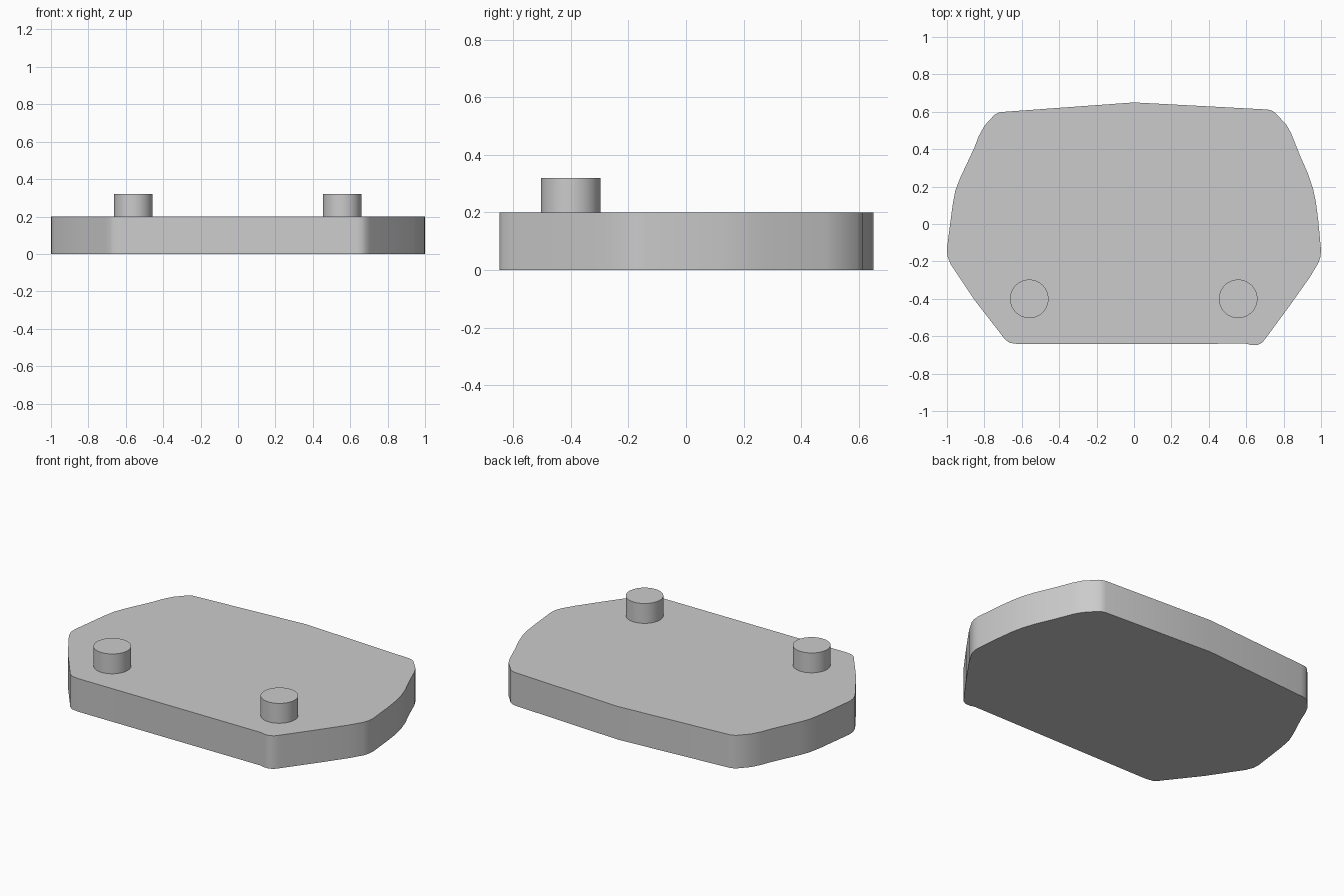
import bpy, bmesh, math

if "Cube" in bpy.data.objects:
    bpy.data.objects.remove(bpy.data.objects["Cube"])

grey = bpy.data.materials.new("light_grey")
grey.diffuse_color = (0.6, 0.6, 0.6, 1)
grey.use_nodes = True
grey.node_tree.nodes["Principled BSDF"].inputs["Base Color"].default_value = grey.diffuse_color


def extruded(name, outline, z0, z1, angle):
    """Solid prism from a counter-clockwise outline."""
    bm = bmesh.new()
    base = bm.faces.new([bm.verts.new((x, y, z0)) for x, y in outline])
    top = bmesh.ops.extrude_face_region(bm, geom=[base], use_keep_orig=True)["geom"]
    verts = [v for v in top if isinstance(v, bmesh.types.BMVert)]
    bmesh.ops.translate(bm, verts=verts, vec=(0, 0, z1 - z0))
    bmesh.ops.recalc_face_normals(bm, faces=bm.faces)
    mesh = bpy.data.meshes.new(name)
    bm.to_mesh(mesh)
    bm.free()
    mesh.materials.append(grey)
    obj = bpy.data.objects.new(name, mesh)
    bpy.context.collection.objects.link(obj)
    bpy.ops.object.select_all(action='DESELECT')
    obj.select_set(True)
    bpy.context.view_layer.objects.active = obj
    bpy.ops.object.shade_smooth_by_angle(angle=math.radians(angle))
    return obj


# Base plate: slightly uneven rounded outline with a shallow peak at the back
right_side = [(0.60, -0.64), (0.63, -0.648), (0.66, -0.647), (0.685, -0.635),
              (0.705, -0.61), (0.83, -0.44), (0.94, -0.285), (0.985, -0.21),
              (0.997, -0.175), (1.0, -0.14), (0.985, 0.02), (0.972, 0.12),
              (0.957, 0.19), (0.93, 0.27), (0.89, 0.36), (0.84, 0.485),
              (0.815, 0.53), (0.755, 0.595), (0.737, 0.606), (0.715, 0.612)]
left_side = [(-0.69, 0.60), (-0.72, 0.597), (-0.745, 0.585), (-0.80, 0.525),
             (-0.83, 0.47), (-0.855, 0.405), (-0.93, 0.245), (-0.955, 0.18),
             (-0.97, 0.10), (-1.0, -0.13), (-0.998, -0.17), (-0.98, -0.215),
             (-0.85, -0.41), (-0.71, -0.59), (-0.69, -0.617), (-0.665, -0.635),
             (-0.62, -0.642)]
extruded("base_plate", right_side + [(0, 0.65)] + left_side, 0, 0.2, 30)

# Two round pegs near the front corners
for name, cx in (("left_peg", -0.56), ("right_peg", 0.557)):
    circle = [(cx + 0.103 * math.cos(a), -0.4 + 0.103 * math.sin(a))
              for a in (2 * math.pi * i / 48 for i in range(48))]
    extruded(name, circle, 0.2, 0.32, 30)
